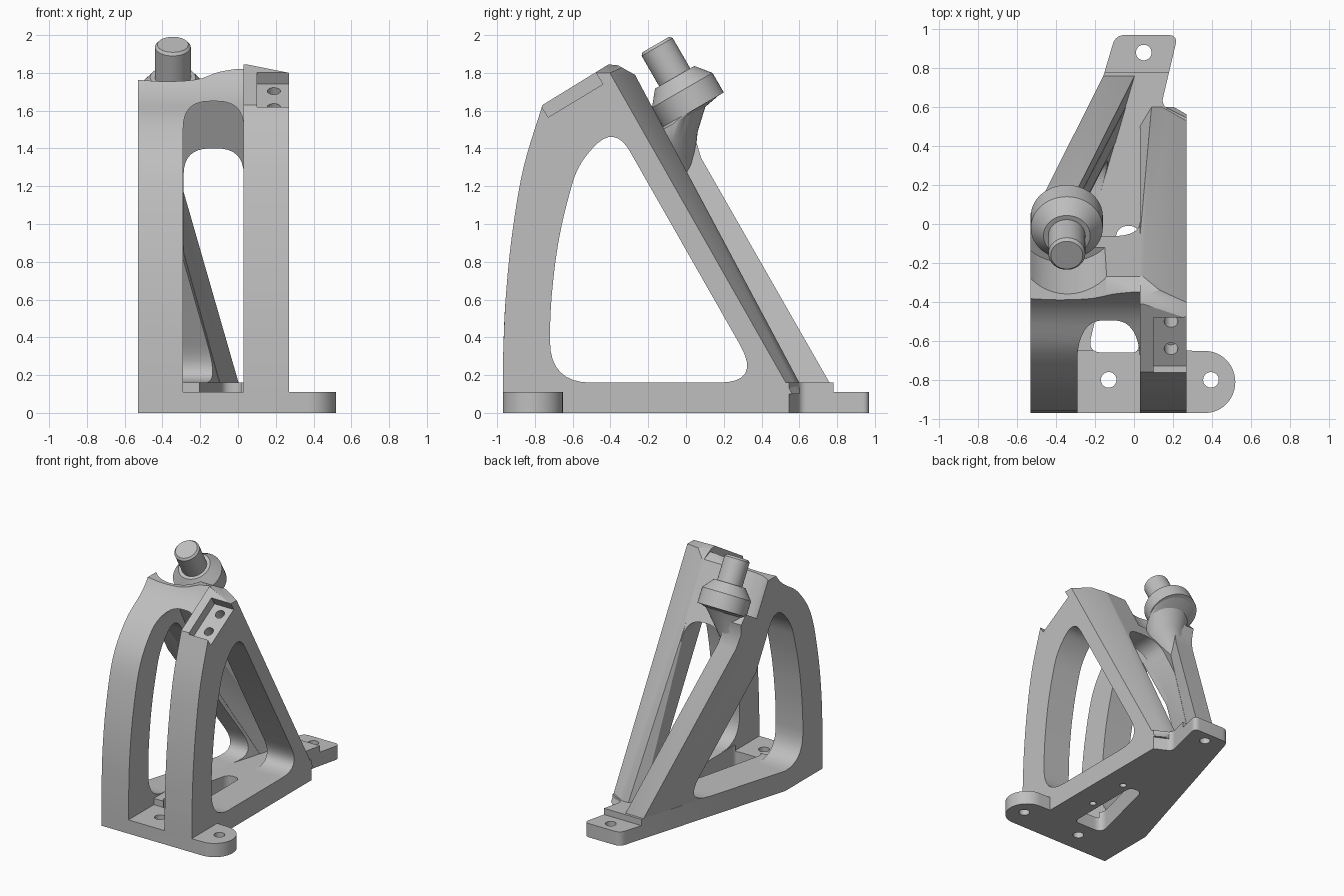
import bpy, bmesh, math
from mathutils import Vector, Matrix

if "Cube" in bpy.data.objects:
    bpy.data.objects.remove(bpy.data.objects["Cube"])

grey = bpy.data.materials.new("plain_grey")
grey.use_nodes = True
COLOUR = (0.52, 0.52, 0.52, 1)
grey.diffuse_color = COLOUR
grey.node_tree.nodes["Principled BSDF"].inputs["Base Color"].default_value = COLOUR


def finish(name, bm):
    bmesh.ops.recalc_face_normals(bm, faces=bm.faces)
    mesh = bpy.data.meshes.new(name)
    bm.to_mesh(mesh)
    bm.free()
    mesh.materials.append(grey)
    ob = bpy.data.objects.new(name, mesh)
    bpy.context.collection.objects.link(ob)
    return ob


def rounded(corners, steps=8):
    """Closed outline whose corners (u, v, cut length) are eased into curves."""
    out = []
    for i, (u, v, d) in enumerate(corners):
        c = Vector((u, v))
        before = Vector(corners[i - 1][:2]) - c
        after = Vector(corners[(i + 1) % len(corners)][:2]) - c
        a, b = c + before.normalized() * d, c + after.normalized() * d
        for k in range(steps + 1 if d else 1):
            t = k / steps
            out.append(a * (1 - t) ** 2 + c * 2 * t * (1 - t) + b * t * t)
    return out


def smooth_path(pts, steps=5):
    """Open curve through the points."""
    p = [Vector(q) for q in pts]
    p = [2 * p[0] - p[1]] + p + [2 * p[-1] - p[-2]]
    out = []
    for a, b, c, d in zip(p, p[1:], p[2:], p[3:]):
        for k in range(steps):
            t = k / steps
            out.append(0.5 * (2 * b + (c - a) * t + (2 * a - 5 * b + 4 * c - d) * t * t
                              + (3 * b - a - 3 * c + d) * t ** 3))
    return out + [p[-2]]


PLACE = {"x": lambda u, v, w: (w, u, v), "y": lambda u, v, w: (u, w, v),
         "z": lambda u, v, w: (u, v, w)}


def prism(name, outline, axis, lo, hi, planes=()):
    """Outline extruded along an axis, then trimmed by planes (point, outward normal)."""
    bm = bmesh.new()
    face = bm.faces.new([bm.verts.new(PLACE[axis](p[0], p[1], lo)) for p in outline])
    new = bmesh.ops.extrude_face_region(bm, geom=[face])["geom"]
    shift = Vector(PLACE[axis](0, 0, hi - lo))
    bmesh.ops.translate(bm, vec=shift, verts=[v for v in new if isinstance(v, bmesh.types.BMVert)])
    if not any(f for f in bm.faces if f is face):
        bm.faces.new(face.verts)
    for point, normal in planes:
        geom = bm.verts[:] + bm.edges[:] + bm.faces[:]
        cut = bmesh.ops.bisect_plane(bm, geom=geom, plane_co=point, plane_no=normal, clear_outer=True)
        rim = [e for e in cut["geom_cut"] if isinstance(e, bmesh.types.BMEdge)]
        if rim:
            bmesh.ops.holes_fill(bm, edges=rim, sides=0)
    return finish(name, bm)


def rod(name, centre, radius, depth, tilt=0):
    bm = bmesh.new()
    m = Matrix.Translation(centre) @ Matrix.Rotation(tilt, 4, "X")
    bmesh.ops.create_cone(bm, cap_ends=True, segments=48, radius1=radius, radius2=radius,
                          depth=depth, matrix=m)
    return finish(name, bm)


def subtract(cutter, *targets):
    for target in targets:
        mod = target.modifiers.new("cut", "BOOLEAN")
        mod.operation, mod.solver, mod.object = "DIFFERENCE", "EXACT", cutter
        bpy.context.view_layer.update()
        mesh = bpy.data.meshes.new_from_object(
            target.evaluated_get(bpy.context.evaluated_depsgraph_get()))
        target.modifiers.clear()
        target.data = mesh
    bpy.data.objects.remove(cutter)


def ring_solid(name, rings):
    bm = bmesh.new()
    loops = [[bm.verts.new(p) for p in ring] for ring in rings]
    n = len(loops[0])
    for a, b in zip(loops, loops[1:]):
        for i in range(n):
            bm.faces.new((a[i], a[(i + 1) % n], b[(i + 1) % n], b[i]))
    bm.faces.new(loops[0])
    bm.faces.new(loops[-1])
    return finish(name, bm)


TILT = math.radians(30)
LEAN = Vector((-1, 0.294, -0.12))          # outward direction of the leaning side
OUTER = ((-0.15, 0.78, 0.15), LEAN)
INNER = (0.01, 0.78, 0.15)
BACK = [(-0.27, 1.79), (0.6, 0.16), (0.6, 0.1)]

# Upright frame: two curved side walls sharing a sloping back
front_left = smooth_path([(-0.97, 0.25), (-0.955, 0.6), (-0.91, 0.95), (-0.82, 1.3),
                          (-0.66, 1.53), (-0.48, 1.66), (-0.4, 1.74), (-0.35, 1.82)])
front_right = smooth_path([(-0.97, 0.25), (-0.955, 0.6), (-0.92, 0.95), (-0.86, 1.3), (-0.76, 1.63)])
frame = prism("bracket_frame", [(-0.97, 0.1)] + front_left + BACK, "x", -0.53, 0.032, [OUTER])
outer_slant = Vector((0, -0.96, 1.69)).cross(Vector((0.14, -0.08, 0)))
inner_slant = Vector((0, -0.57, 1.255)).cross(Vector((0.06, 0.1, 0)))
right_wall = prism("right_wall", [(-0.97, 0.1)] + front_right + [(-0.41, 1.845), (-0.36, 1.84)] + BACK,
                   "x", 0.03, 0.27, [((0.27, 0.54, 0.14), outer_slant), ((0.09, 0.6, 0.16), inner_slant),
                                     ((0.03, -0.4, 1.848), Vector((0.2, 0, 1)))])

# Leaning rear strut
strut = prism("rear_strut", [(0.2, 0.1), (0.76, 0.1), (0.76, 0.16), (0.08, 1.35), (0.05, 1.45),
                             (0.06, 1.54), (0, 1.6), (-0.3, 1.42)], "x", -0.53, 0.3,
              [OUTER, (INNER, -LEAN)])

# Base plate with a rounded side lug and a rear lug, both thinner than the plate
side_lug = [(0.365 + 0.155 * math.sin(a), -0.811 - 0.159 * math.cos(a))
            for a in [math.pi * k / 24 for k in range(25)]]
rear = rounded([(-0.53, -0.97, 0), (0.27, -0.65, 0), (0.27, 0.545, 0), (0.14, 0.61, 0.04),
                (0.225, 0.97, 0.05), (-0.095, 0.97, 0.05), (-0.53, -0.5, 0)])
base = prism("base_plate", rear[:1] + side_lug + rear[1:], "z", 0, 0.16)
for x, y in ((-1, 0.78), (0.27, -1.5)):
    subtract(prism("step", [(x, y), (1, y), (1, y + 1), (x, y + 1)], "z", 0.11, 1), base)

# Side window
window = rounded([(-0.72, 0.16, 0.22), (0.4, 0.16, 0.23), (-0.38, 1.53, 0.17),
                  (-0.575, 1.31, 0.1), (-0.675, 0.95, 0.2), (-0.72, 0.55, 0.15)])
subtract(prism("window", window, "x", -1, 1), frame, right_wall, strut)

# Clearance groove around the tilted pin, and the wavy crest
pin_top = Vector((-0.345, -0.16, 1.95))
axis = Vector((0, 0.5, -0.866))
subtract(rod("groove", pin_top + axis * 0.05, 0.27, 0.7, TILT), frame)
crest = smooth_path([(-0.6, 1.77), (-0.4, 1.755), (-0.22, 1.765), (-0.1, 1.805), (0.02, 1.825), (0.1, 1.84)])
subtract(prism("crest", crest + [(0.1, 2), (-0.6, 2)], "y", -0.7, 0.1), frame)


# Front opening with a sloping ceiling, and the gap between the struts
def opening(left, top, planes):
    outline = rounded([(left, 0.05, 0), (0.06, 0.05, 0), (0.06, top - 0.16, 0), (0.03, top - 0.16, 0),
                       (0.03, top, 0.14), (left, top, 0.14)])
    return prism("opening", outline, "y", -1.3, 1.5, planes)


ceiling = ((0, -0.38, 1.65), Vector((0, 0.88, 0.47)))
subtract(opening(-0.29, 1.65, [(INNER, LEAN), ceiling]), frame)
subtract(opening(-0.288, 1.4, [((0.012, 0.78, 0.15), LEAN)]), frame)

# Recessed front floor and tapered slot in the base
subtract(prism("recess", [(-0.29, -1.2), (0.03, -1.2), (0.03, -0.65), (-0.29, -0.65)], "z", 0.11, 0.3), base)
subtract(prism("floor_slot", rounded([(-0.24, -0.66, 0.08), (0.025, -0.66, 0.04),
                                      (0.025, -0.01, 0.05), (-0.08, -0.01, 0.05)]), "z", -0.1, 0.3), base)

# Sloped mounting pocket and the bolt holes
subtract(prism("pocket", [(-0.8, 1.68), (-0.73, 1.565), (-0.44, 1.74), (-0.52, 1.87)], "x", 0.1, 0.4), right_wall)
for y, z in ((-0.5, 1.704), (-0.64, 1.62)):
    subtract(rod("pocket_hole", (0.19, y, z), 0.035, 0.2, TILT), right_wall)
for x, y in ((-0.13, -0.8), (0.395, -0.8), (0.05, 0.88)):
    subtract(rod("bolt_hole", (x, y, 0.1), 0.04, 0.4), base)
for y in (-0.37, -0.02):
    subtract(rod("dowel_hole", (0.09, y, 0), 0.025, 0.18), base)

# Flared neck joining strut to collar
neck_rings = []
for x, y, z, rx, ry, tilt in ((-0.345, 0.04, 1.61, 0.183, 0.18, 30), (-0.345, -0.03, 1.55, 0.165, 0.15, 28),
                              (-0.365, -0.07, 1.44, 0.15, 0.14, 20), (-0.4, -0.09, 1.33, 0.12, 0.14, 10),
                              (-0.44, -0.05, 1.22, 0.06, 0.1, 0)):
    turn = Matrix.Translation((x, y, z)) @ Matrix.Rotation(math.radians(tilt), 4, "X")
    neck_rings.append([turn @ Vector((rx * math.cos(a), ry * math.sin(a), 0))
                       for a in [math.tau * k / 40 for k in range(40)]])
neck = ring_solid("strut_neck", neck_rings)

# Tilted pin with conical collar
turn = Matrix.Translation(pin_top) @ Matrix.Rotation(TILT, 4, "X")
pin = ring_solid("pin_and_collar", [
    [turn @ Vector((r * math.cos(a), r * math.sin(a), -t)) for a in [math.tau * k / 48 for k in range(48)]]
    for r, t in ((0.082, 0), (0.095, 0.015), (0.095, 0.2), (0.12, 0.2), (0.185, 0.28), (0.185, 0.4))])

for ob in (frame, right_wall, strut, base, neck, pin):
    bpy.ops.object.select_all(action="DESELECT")
    ob.select_set(True)
    bpy.context.view_layer.objects.active = ob
    bpy.ops.object.shade_smooth_by_angle(angle=math.radians(30))
